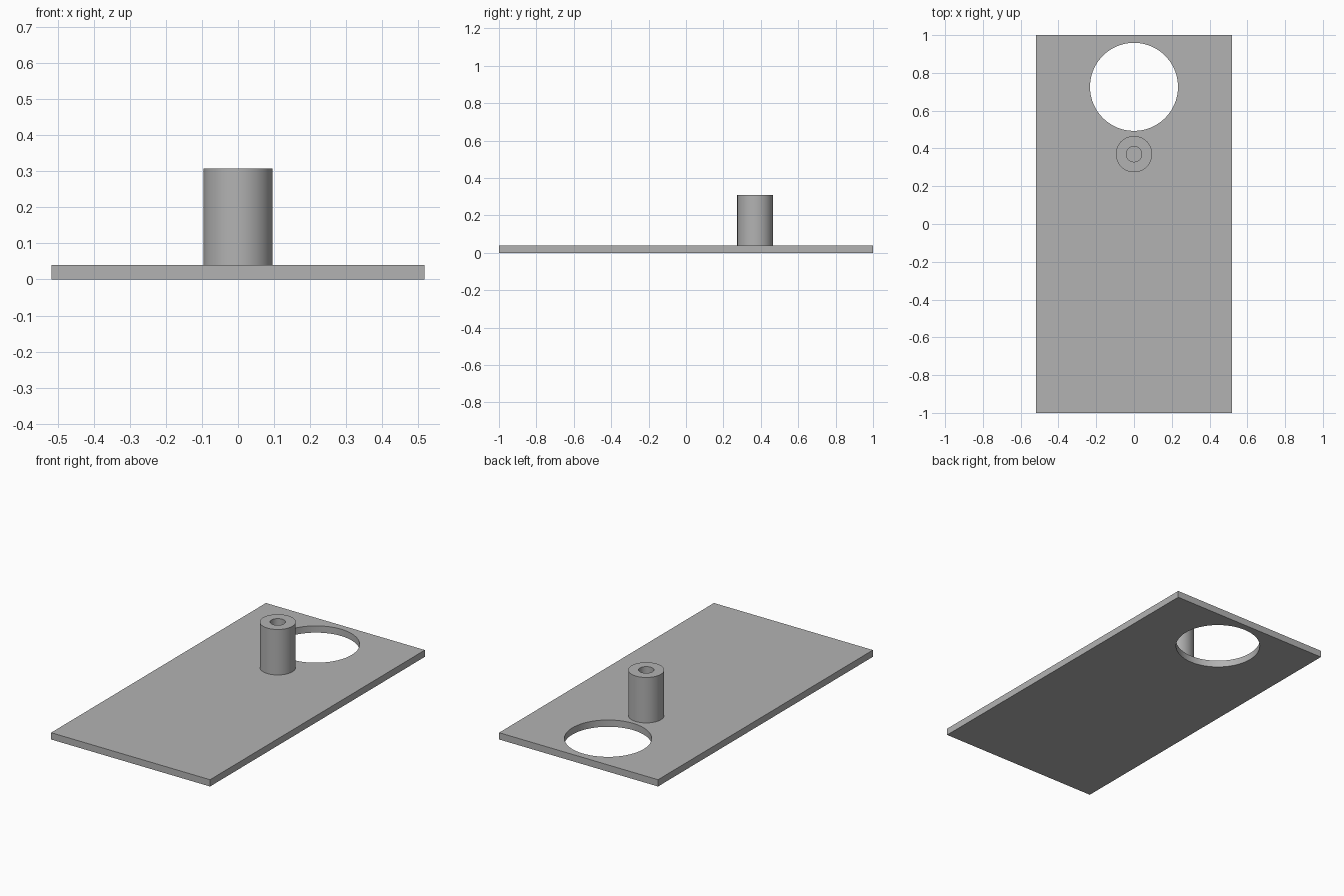
import bpy
import math

if "Cube" in bpy.data.objects:
    bpy.data.objects.remove(bpy.data.objects["Cube"])

grey = bpy.data.materials.new("plain grey")
grey.diffuse_color = (0.45, 0.45, 0.45, 1)
grey.use_nodes = True
grey.node_tree.nodes["Principled BSDF"].inputs["Base Color"].default_value = grey.diffuse_color


def cylinder(name, radius, y, z0, z1, sides=96):
    bpy.ops.mesh.primitive_cylinder_add(vertices=sides, radius=radius, depth=z1 - z0,
                                        location=(0, y, (z0 + z1) / 2))
    ob = bpy.context.object
    ob.name = name
    ob.data.materials.append(grey)
    return ob


def cut(target, cutter):
    """Subtract the cutter from the target, then smooth the round walls."""
    mod = target.modifiers.new("cut", 'BOOLEAN')
    mod.operation = 'DIFFERENCE'
    mod.solver = 'EXACT'
    mod.object = cutter
    bpy.ops.object.select_all(action='DESELECT')
    target.select_set(True)
    bpy.context.view_layer.objects.active = target
    bpy.ops.object.modifier_apply(modifier=mod.name)
    bpy.data.objects.remove(cutter)
    bpy.ops.object.shade_smooth_by_angle(angle=math.radians(30))


# Flat base plate with a large round opening near the back
bpy.ops.mesh.primitive_cube_add(size=1, location=(0, 0, 0.02))
plate = bpy.context.object
plate.name = "base_plate"
plate.scale = (1.036, 2, 0.04)
bpy.ops.object.transform_apply(location=False, rotation=False, scale=True)
plate.data.materials.append(grey)
cut(plate, cylinder("opening_cutter", 0.233, 0.726, -0.1, 0.2))

# Upright post with a blind bore down to the plate
post = cylinder("post", 0.096, 0.37, 0.04, 0.308)
cut(post, cylinder("bore_cutter", 0.041, 0.37, 0.0, 0.4))
